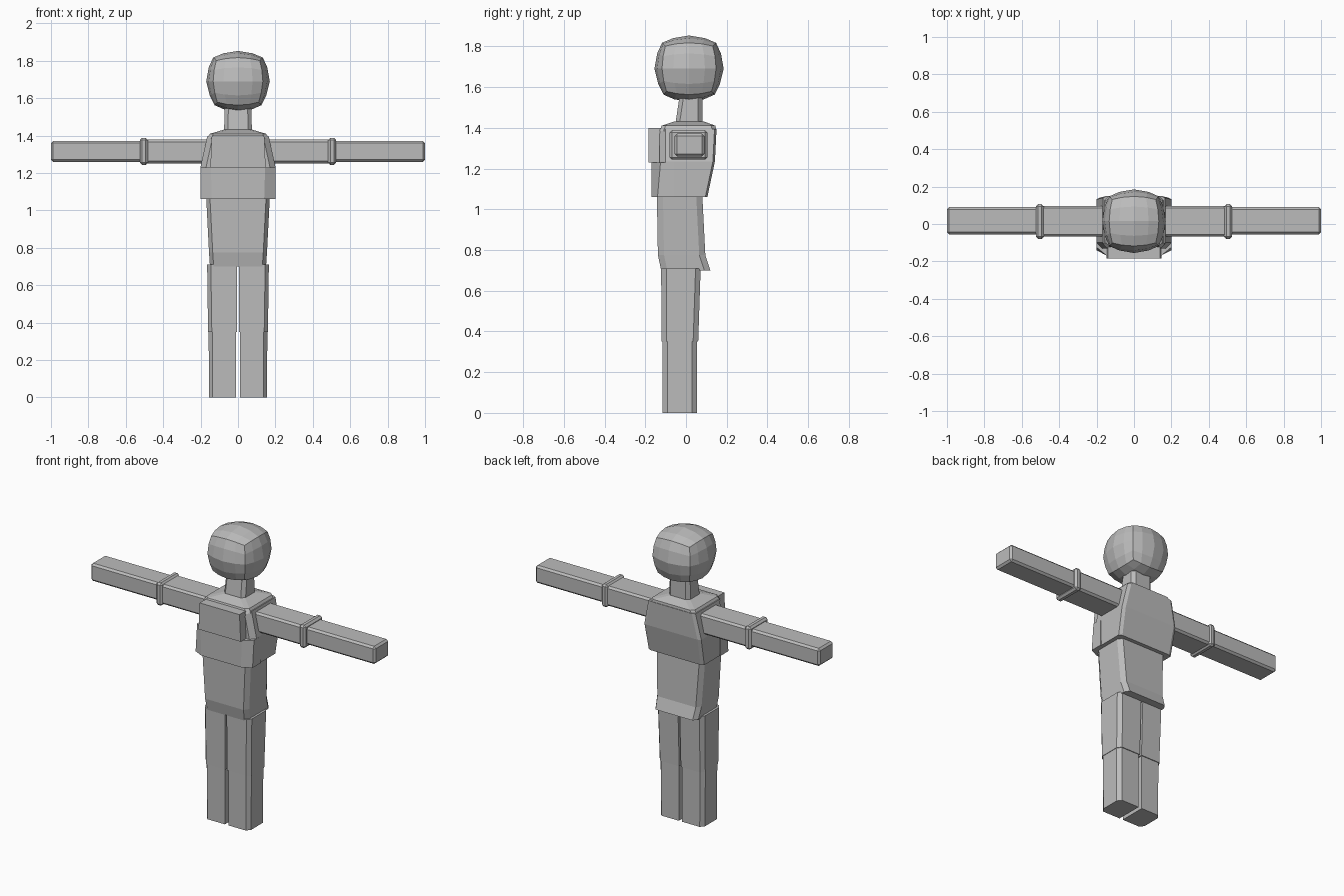
import bpy, bmesh
from mathutils import Vector

if "Cube" in bpy.data.objects:
    bpy.data.objects.remove(bpy.data.objects["Cube"])

grey = bpy.data.materials.new("plain grey")
grey.diffuse_color = (0.50, 0.50, 0.50, 1)
grey.use_nodes = True
grey.node_tree.nodes["Principled BSDF"].inputs["Base Color"].default_value = grey.diffuse_color


def finish(name, bm):
    bmesh.ops.recalc_face_normals(bm, faces=bm.faces)
    me = bpy.data.meshes.new(name)
    bm.to_mesh(me)
    bm.free()
    me.materials.append(grey)
    ob = bpy.data.objects.new(name, me)
    bpy.context.collection.objects.link(ob)
    return ob


def loft(name, rings, mirror=False):
    """Stack chamfered rectangles: (z, x0, x1, y0, y1, front chamfer, back chamfer),
    each chamfer an (x, y) pair; mirrored parts are chamfered on the outer side only."""
    bm = bmesh.new()
    loops = []
    for z, x0, x1, y0, y1, (fx, fy), (bx, by) in rings:
        pts = [(x1 - fx, y0), (x1, y0 + fy), (x1, y1 - by), (x1 - bx, y1)]
        if mirror:
            pts += [(x0, y1), (x0, y0)]
        else:
            pts += [(x0 + bx, y1), (x0, y1 - by), (x0, y0 + fy), (x0 + fx, y0)]
        loops.append([bm.verts.new((x, y, z)) for x, y in pts])
    n = len(loops[0])
    for a, b in zip(loops, loops[1:]):
        for i in range(n):
            j = (i + 1) % n
            bm.faces.new((a[i], a[j], b[j], b[i]))
    bm.faces.new(loops[0][::-1])
    bm.faces.new(loops[-1])
    ob = finish(name, bm)
    if mirror:
        ob.modifiers.new("Mirror", 'MIRROR').use_mirror_merge = False
    return ob


def box(name, lo, hi, bevel):
    """Bevelled box, mirrored to the other side."""
    lo, hi = Vector(lo), Vector(hi)
    bm = bmesh.new()
    bmesh.ops.create_cube(bm, size=1)
    for v in bm.verts:
        v.co = Vector((v.co[i] * (hi[i] - lo[i]) + (lo[i] + hi[i]) / 2 for i in range(3)))
    bmesh.ops.bevel(bm, geom=bm.edges[:], offset=bevel, segments=1, affect='EDGES')
    ob = finish(name, bm)
    ob.modifiers.new("Mirror", 'MIRROR').use_mirror_merge = False
    return ob


# Head: subdivided cube, mostly rounded, narrowing toward the chin
bm = bmesh.new()
bmesh.ops.create_cube(bm, size=2)
bmesh.ops.subdivide_edges(bm, edges=bm.edges[:], cuts=3, use_grid_fill=True)
for v in bm.verts:
    p = v.co.normalized() * 0.75 + v.co * 0.25
    taper = 1 - 0.07 * max(0, -p.z)
    v.co = (p.x * 0.17 * taper, 0.015 + p.y * 0.17 * taper, 1.69 + p.z * 0.163)
finish("head", bm)

# Neck and collar
c = (0.02, 0.02)
loft("neck", [(1.40, -0.075, 0.075, -0.055, 0.08, c, c),
              (1.60, -0.07, 0.07, -0.025, 0.08, c, c)])
loft("collar", [(1.385, -0.165, 0.165, -0.13, 0.148, c, c),
                (1.41, -0.15, 0.15, -0.12, 0.145, c, c),
                (1.432, -0.075, 0.075, -0.055, 0.085, c, c)])

# Upper body, wide at the shoulders
s = (0.03, 0.03)
t = (0.02, 0.01)
loft("upper_body", [(1.06, -0.195, 0.195, -0.14, 0.105, s, t),
                    (1.235, -0.20, 0.20, -0.13, 0.142, s, t),
                    (1.395, -0.165, 0.165, -0.13, 0.15, s, t)])

# Chest plates
loft("upper_chest_plate", [(1.23, -0.148, 0.148, -0.185, -0.10, (0, 0), (0, 0)),
                           (1.40, -0.14, 0.14, -0.185, -0.10, (0, 0), (0, 0))])
loft("lower_chest_plate", [(1.06, -0.20, 0.20, -0.17, -0.06, (0.06, 0.03), (0, 0)),
                           (1.23, -0.20, 0.20, -0.17, -0.06, (0.055, 0.045), (0, 0))])

# Waist and hips
w = (0.02, 0.03)
loft("waist", [(0.70, -0.15, 0.15, -0.122, 0.12, w, w),
               (0.775, -0.155, 0.155, -0.138, 0.095, w, w),
               (1.07, -0.17, 0.17, -0.143, 0.08, w, w)])

# Legs
k = (0.02, 0.025)
loft("upper_legs", [(0.35, 0.006, 0.16, -0.12, 0.06, k, k),
                    (0.71, 0.006, 0.165, -0.122, 0.072, k, k)], True)
loft("lower_legs", [(0.0, 0.012, 0.155, -0.115, 0.055, k, k),
                    (0.36, 0.012, 0.157, -0.115, 0.055, k, k)], True)

# Arms
box("upper_arms", (0.13, -0.068, 1.252), (0.51, 0.097, 1.378), 0.012)
box("elbow_bands", (0.482, -0.08, 1.243), (0.525, 0.106, 1.388), 0.012)
box("forearms", (0.50, -0.056, 1.26), (1.0, 0.09, 1.372), 0.012)
